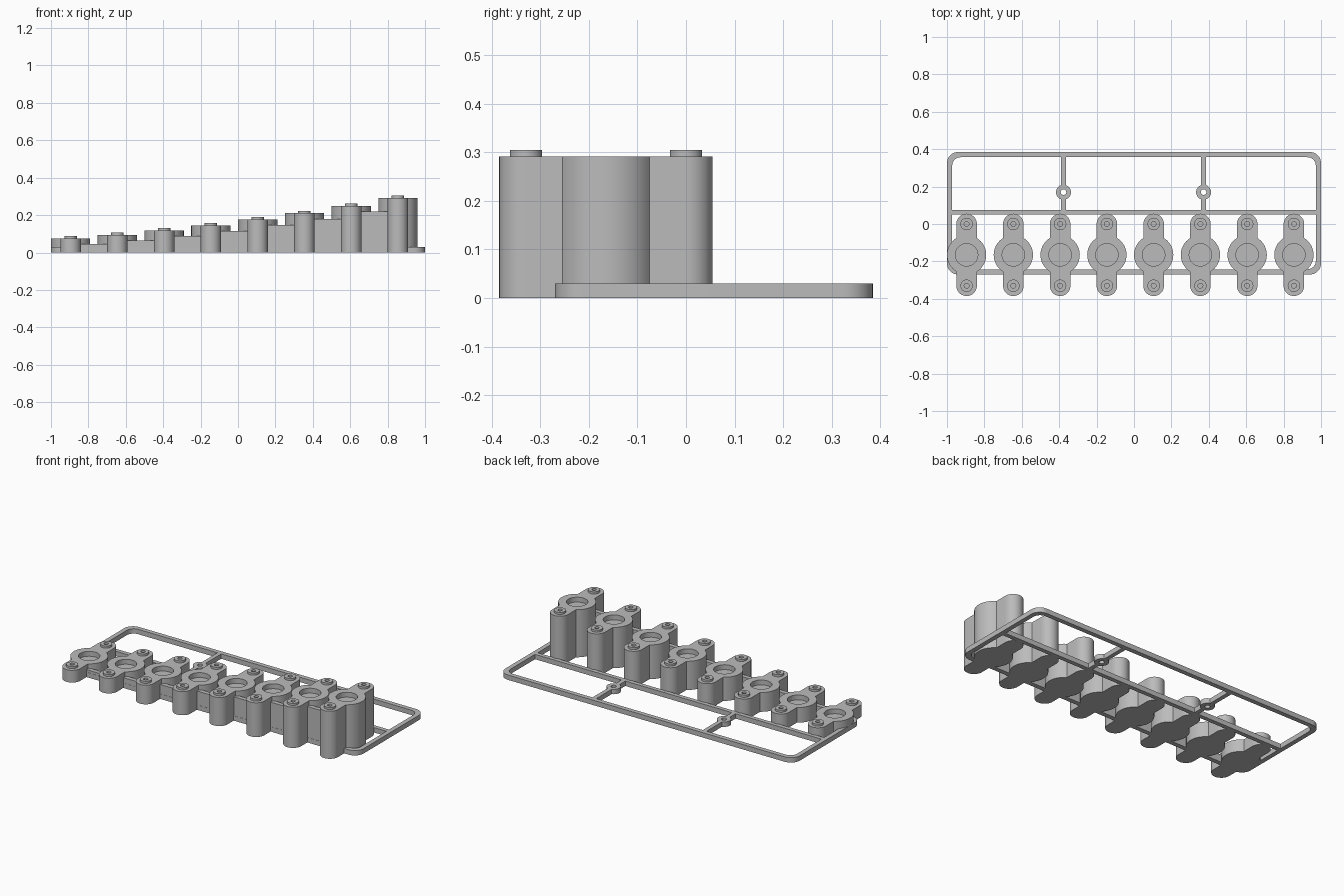
import bpy, bmesh
from math import sin, cos, pi, asin
from mathutils import Vector

cube = bpy.data.objects.get("Cube")
if cube:
    bpy.data.objects.remove(cube, do_unlink=True)

grey = bpy.data.materials.new("plain grey")
grey.use_nodes = True
grey.diffuse_color = (0.5, 0.5, 0.5, 1)
grey.node_tree.nodes["Principled BSDF"].inputs["Base Color"].default_value = (0.5, 0.5, 0.5, 1)


def arc(cx, cy, r, a0, a1, n):
    return [(cx + r * cos(a0 + (a1 - a0) * i / n), cy + r * sin(a0 + (a1 - a0) * i / n))
            for i in range(n + 1)]


def circle(cx, cy, r, n=40):
    return arc(cx, cy, r, 0, 2 * pi, n)[:-1]


def rect(x0, x1, y0, y1):
    return [(x0, y0), (x1, y0), (x1, y1), (x0, y1)]


def rounded_rect(x0, x1, y0, y1, r):
    corners = [(x1 - r, y1 - r), (x0 + r, y1 - r), (x0 + r, y0 + r), (x1 - r, y0 + r)]
    return [p for i, (cx, cy) in enumerate(corners)
            for p in arc(cx, cy, r, i * pi / 2, (i + 1) * pi / 2, 10)]


def prism(name, outline, z0, z1):
    """Upright solid with the given outline."""
    bm = bmesh.new()
    base = bm.faces.new([bm.verts.new((x, y, z0)) for x, y in outline])
    top = bmesh.ops.extrude_face_region(bm, geom=[base])["geom"]
    bmesh.ops.translate(bm, vec=Vector((0, 0, z1 - z0)),
                        verts=[v for v in top if isinstance(v, bmesh.types.BMVert)])
    bmesh.ops.recalc_face_normals(bm, faces=bm.faces)
    mesh = bpy.data.meshes.new(name)
    bm.to_mesh(mesh)
    bm.free()
    mesh.materials.append(grey)
    obj = bpy.data.objects.new(name, mesh)
    bpy.context.collection.objects.link(obj)
    return obj


def combine(obj, tool, operation):
    """Apply a boolean and remove the tool."""
    mod = obj.modifiers.new("combine", "BOOLEAN")
    mod.operation, mod.object, mod.solver = operation, tool, "EXACT"
    bpy.context.view_layer.update()
    result = obj.evaluated_get(bpy.context.evaluated_depsgraph_get())
    mesh = bpy.data.meshes.new_from_object(result)
    obj.modifiers.clear()
    obj.data = mesh
    bpy.data.objects.remove(tool, do_unlink=True)


def smooth(obj):
    bpy.ops.object.select_all(action="DESELECT")
    obj.select_set(True)
    bpy.context.view_layer.objects.active = obj
    bpy.ops.object.shade_smooth_by_angle(angle=pi / 6)


# Shared sizes
BODY_Y, BODY_R, EAR_R, EAR_OFF = -0.165, 0.105, 0.055, 0.165
BASE_H, BAR = 0.03, 0.028
HEIGHTS = [0.075, 0.093, 0.118, 0.145, 0.176, 0.21, 0.25, 0.292]
post_x = [-0.895 + 0.25 * i for i in range(len(HEIGHTS))]
neck = asin(EAR_R / BODY_R)


def post_outline(x):
    # Round body with a round-ended ear at the back and the front
    return (arc(x, BODY_Y, BODY_R, neck - pi / 2, pi / 2 - neck, 24)
            + arc(x, BODY_Y + EAR_OFF, EAR_R, 0, pi, 20)
            + arc(x, BODY_Y, BODY_R, pi / 2 + neck, 3 * pi / 2 - neck, 24)
            + arc(x, BODY_Y - EAR_OFF, EAR_R, pi, 2 * pi, 20))


# Posts rising in height from one end to the other
for i, (x, h) in enumerate(zip(post_x, HEIGHTS), 1):
    post = prism(f"post_{i}", post_outline(x), 0, h)
    combine(post, prism("recess", circle(x, BODY_Y, 0.06), h - 0.03, h + 0.05), "DIFFERENCE")
    for y in (BODY_Y - EAR_OFF, BODY_Y + EAR_OFF):
        combine(post, prism("pad", circle(x, y, 0.033, 32), h - 0.01, h + 0.013), "UNION")
        combine(post, prism("pin_hole", circle(x, y, 0.013, 20), h - 0.05, h + 0.05), "DIFFERENCE")
    smooth(post)

# Stepped walls linking neighbouring posts
for i in range(len(HEIGHTS) - 1):
    prism(f"link_wall_{i + 1}", rect(post_x[i], post_x[i + 1], -0.27 + 0.001, -0.27 + BAR),
          0, HEIGHTS[i] - 0.03)

# Flat rounded frame
frame = prism("frame", rounded_rect(-1, 1, -0.27, 0.385, 0.06), 0, BASE_H)
combine(frame, prism("opening", rounded_rect(-1 + BAR, 1 - BAR, -0.27 + BAR, 0.385 - BAR, 0.045),
                     -0.1, 0.1), "DIFFERENCE")
combine(frame, prism("cross_bar", rect(-0.985, 0.985, 0.05, 0.076), 0, BASE_H), "UNION")

# Struts with screw eyelets
for x in (-0.377, 0.372):
    combine(frame, prism("strut", rect(x - 0.013, x + 0.013, 0.06, 0.37), 0, BASE_H), "UNION")
    combine(frame, prism("eyelet", circle(x, 0.17, 0.04), 0, BASE_H), "UNION")
    combine(frame, prism("eyelet_hole", circle(x, 0.17, 0.015, 24), -0.1, 0.1), "DIFFERENCE")
smooth(frame)
